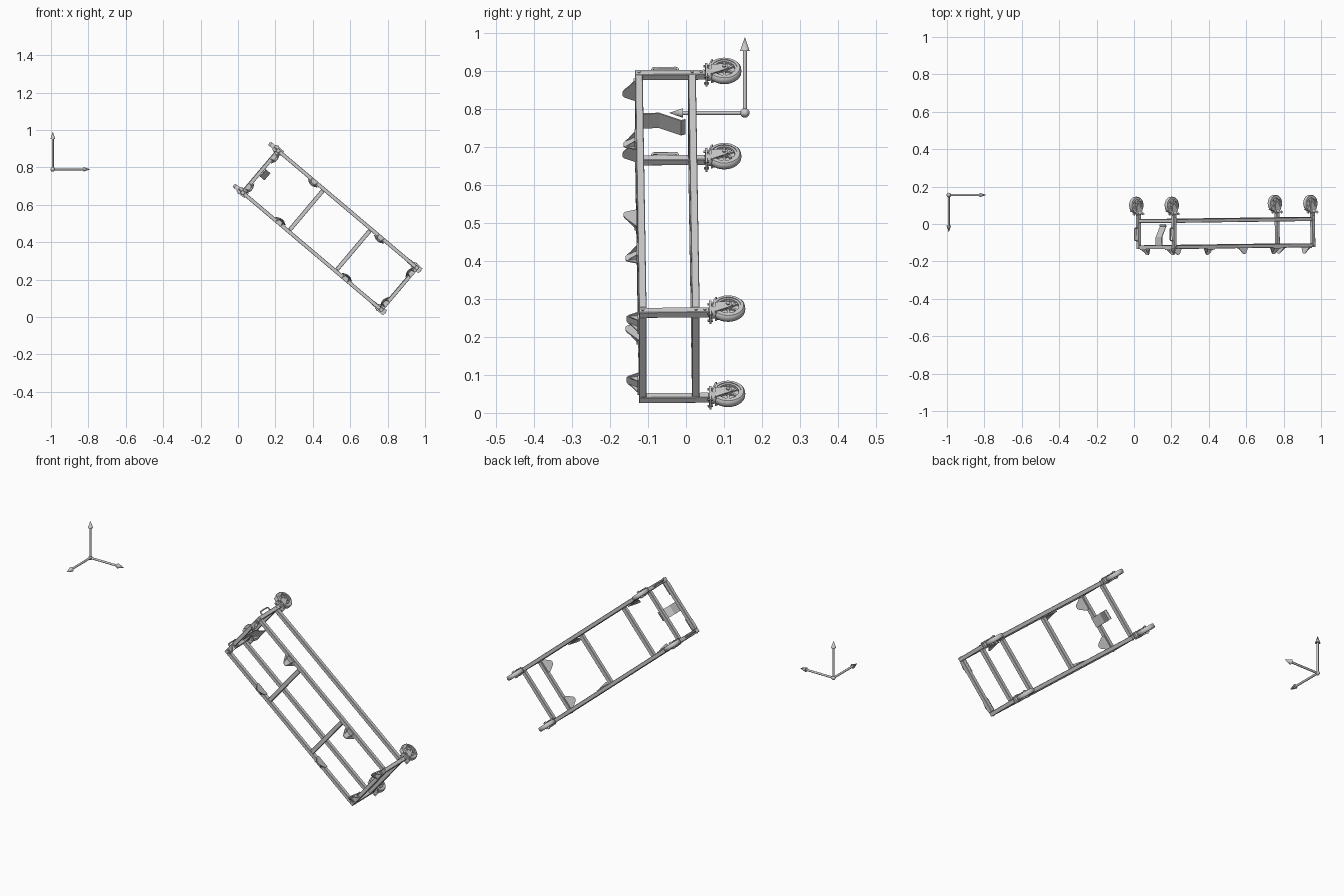
import bpy, bmesh
from math import radians, pi, cos, sin
from mathutils import Matrix, Vector

if "Cube" in bpy.data.objects:
    bpy.data.objects.remove(bpy.data.objects["Cube"])

# Tilted trolley frame: local x = length, y = depth (casters at +y), z = width
FRAME = (Matrix.Translation((0.49, 0, 0.465)) @ Matrix.Rotation(radians(40.2), 4, 'Y')
         @ Matrix.Rotation(radians(0.6), 4, 'Z'))
A, B, S = 0.485, 0.147, 0.02          # half length, half width, tube size
YF, YB = -0.119, 0.021                # centres of front and back tubes


def finish(bm, name, matrix, smooth=False):
    bmesh.ops.recalc_face_normals(bm, faces=bm.faces)
    me = bpy.data.meshes.new(name)
    bm.to_mesh(me)
    bm.free()
    ob = bpy.data.objects.new(name, me)
    bpy.context.collection.objects.link(ob)
    ob.matrix_world = matrix
    if smooth:
        bpy.context.view_layer.objects.active = ob
        bpy.ops.object.select_all(action='DESELECT')
        ob.select_set(True)
        bpy.ops.object.shade_smooth_by_angle(angle=radians(35))
    return ob


def add_box(bm, c, s, rot=Matrix()):
    bmesh.ops.create_cube(bm, size=1, matrix=Matrix.Translation(c) @ rot @ Matrix.Diagonal((*s, 1)))


def add_rod(bm, p, q, r1, r2=None, seg=16):
    p, q = Vector(p), Vector(q)
    rot = (q - p).to_track_quat('Z', 'Y').to_matrix().to_4x4()
    bmesh.ops.create_cone(bm, cap_ends=True, segments=seg, radius1=r1,
                          radius2=r1 if r2 is None else r2, depth=(q - p).length,
                          matrix=Matrix.Translation((p + q) / 2) @ rot)


def add_prism(bm, pts, d):
    f = bm.faces.new([bm.verts.new(p) for p in pts])
    g = bmesh.ops.extrude_face_region(bm, geom=[f])
    bmesh.ops.translate(bm, vec=d, verts=[v for v in g['geom'] if isinstance(v, bmesh.types.BMVert)])


def add_lathe(bm, prof, centre, seg=28):
    # closed ring (radius, z) turned around the local z axis
    n = len(prof)
    rings = [[bm.verts.new((centre[0] + r * cos(2 * pi * i / seg), centre[1] + r * sin(2 * pi * i / seg),
                            centre[2] + z)) for r, z in prof] for i in range(seg)]
    for i in range(seg):
        a, b = rings[i], rings[(i + 1) % seg]
        for j in range(n):
            k = (j + 1) % n
            bm.faces.new((a[j], a[k], b[k], b[j]))


def box(name, c, s):
    bm = bmesh.new()
    add_box(bm, c, s)
    ob = finish(bm, name, FRAME)
    mod = ob.modifiers.new("soft_edges", 'BEVEL')
    mod.width, mod.segments = 0.0015, 1


# Long rails, end bars, cross bars
for y, side in ((YF, "front"), (YB, "back")):
    for s in (-1, 1):
        box(side + "_long_rail", (0, y, s * B), (2 * A - S, S, S))
        box(side + "_end_bar", (s * A, y, 0), (S, S, 2 * B - S))
for s in (-1, 1):
    box("cross_bar", (s * 0.165, YF, 0), (0.022, S, 2 * B - S))

# Corner posts with bolts, leading to the casters
for sa in (-1, 1):
    for sb in (-1, 1):
        box("corner_post", (sa * A, -0.0365, sb * B), (S, 0.185, S))
        bm = bmesh.new()
        for y in (YF, YB, 0.045):
            add_rod(bm, (sa * A, y, sb * (B + 0.009)), (sa * A, y, sb * (B + 0.0125)), 0.004, seg=6)
        finish(bm, "post_bolts", FRAME)


def caster(pos):
    m = FRAME @ Matrix.Translation(pos)
    # Mounting plate and swivel
    bm = bmesh.new()
    add_box(bm, (0, 0.003, 0), (0.056, 0.006, 0.034))
    for x in (-0.021, 0.021):
        for z in (-0.011, 0.011):
            add_rod(bm, (x, -0.004, z), (x, 0.01, z), 0.0035, seg=6)
    add_rod(bm, (0, 0.004, 0), (0, 0.017, 0), 0.018, 0.015, 24)
    finish(bm, "caster_swivel_plate", m, True)
    # Fork with two cheeks, axle and brake pedal
    bm = bmesh.new()
    add_box(bm, (-0.003, 0.017, 0), (0.036, 0.004, 0.033))
    for z in (-0.0165, 0.0135):
        add_prism(bm, [(0.015, 0.015, z), (-0.023, 0.015, z), (-0.026, 0.048, z), (-0.02, 0.06, z),
                       (-0.009, 0.06, z), (-0.002, 0.05, z)], (0, 0, 0.003))
    add_rod(bm, (-0.015, 0.05, -0.02), (-0.015, 0.05, 0.02), 0.005, seg=12)
    add_box(bm, (-0.036, 0.014, 0), (0.028, 0.004, 0.024), Matrix.Rotation(radians(-20), 4, 'Z'))
    finish(bm, "caster_fork", m, True)
    # Tyre, rim, hub and spokes
    bm = bmesh.new()
    c = (-0.015, 0.05, 0)
    add_lathe(bm, [(0.034, -0.011), (0.041, -0.011), (0.0445, -0.007), (0.0455, 0),
                   (0.0445, 0.007), (0.041, 0.011), (0.034, 0.011)], c)
    add_lathe(bm, [(0.028, -0.009), (0.035, -0.009), (0.035, 0.009), (0.028, 0.009)], c)
    add_rod(bm, (c[0], c[1], -0.0125), (c[0], c[1], 0.0125), 0.011, seg=20)
    add_rod(bm, (c[0], c[1], -0.002), (c[0], c[1], 0.002), 0.03, seg=28)
    for i in range(6):
        t = i * pi / 3
        add_box(bm, (c[0] + 0.019 * cos(t), c[1] + 0.019 * sin(t), 0), (0.022, 0.006, 0.014),
                Matrix.Rotation(t, 4, 'Z'))
    finish(bm, "caster_wheel", m, True)


for sa in (-1, 1):
    for sb in (-1, 1):
        caster((sa * A, 0.056, sb * B))

# Pull handles on the two upper posts
for sb in (-1, 1):
    cu = bpy.data.curves.new("pull_handle", 'CURVE')
    cu.dimensions, cu.bevel_depth, cu.bevel_resolution, cu.use_fill_caps = '3D', 0.0035, 2, True
    x0, x1 = -A - 0.008, -A - 0.028
    pts = [(x0, -0.085), (x1 + 0.006, -0.083), (x1 + 0.002, -0.082), (x1, -0.077),
           (x1, -0.023), (x1 + 0.002, -0.018), (x1 + 0.006, -0.017), (x0, -0.015)]
    sp = cu.splines.new('POLY')
    sp.points.add(len(pts) - 1)
    for p, (x, y) in zip(sp.points, pts):
        p.co = (x, y, sb * B, 1)
    ob = bpy.data.objects.new("pull_handle", cu)
    bpy.context.collection.objects.link(ob)
    ob.matrix_world = FRAME

# Bent strap inside the upper end
bm = bmesh.new()
path = [(-0.472, -0.125), (-0.472, -0.065), (-0.442, -0.008), (-0.446, 0.003)]
add_prism(bm, [(x, y, -0.022) for x, y in path] + [(x + 0.004, y, -0.022) for x, y in reversed(path)],
          (0, 0, 0.05))
finish(bm, "bent_strap", FRAME)


def guide(x, z, angle):
    # Rounded flange, base along local x, inner side of the rail, leaning in at its tip
    bm = bmesh.new()
    prof = [(-0.034, -0.111), (-0.034, -0.128), (-0.013, -0.157), (-0.006, -0.162), (0.006, -0.162),
            (0.013, -0.157), (0.034, -0.128), (0.034, -0.111)]
    add_prism(bm, [(px, py, -0.012 - max(0, -0.128 - py) * 0.35) for px, py in prof], (0, 0, -0.004))
    add_box(bm, (0, -0.131, -0.004), (0.05, 0.004, 0.022))
    for s in (-1, 1):
        add_prism(bm, [(s * 0.018, -0.13, 0.006), (s * 0.018, -0.13, -0.014), (s * 0.01, -0.154, -0.021)],
                  (s * 0.003, 0, 0))
    finish(bm, "guide_flange", FRAME @ Matrix.Translation((x, 0, z)) @ Matrix.Rotation(angle, 4, 'Y'))


# Guide flanges on the front rails and front end bars
for s in (-1, 1):
    guide(s * 0.232, B, 0)
    guide(s * 0.232, -B, pi)
    guide(-A, s * 0.105, -pi / 2)
    guide(A, s * 0.105, pi / 2)

# Separate three-arrow axis marker
O = Vector((-0.99, 0.155, 0.79))
for d, n in (((1, 0, 0), "x"), ((0, -1, 0), "y"), ((0, 0, 1), "z")):
    d = Vector(d)
    bm = bmesh.new()
    add_rod(bm, O, O + d * 0.165, 0.0055)
    add_rod(bm, O + d * 0.163, O + d * 0.2, 0.0125, 0)
    finish(bm, "axis_arrow_" + n, Matrix(), True)
bm = bmesh.new()
bmesh.ops.create_uvsphere(bm, u_segments=16, v_segments=10, radius=0.0105, matrix=Matrix.Translation(O))
finish(bm, "axis_centre_ball", Matrix(), True)
